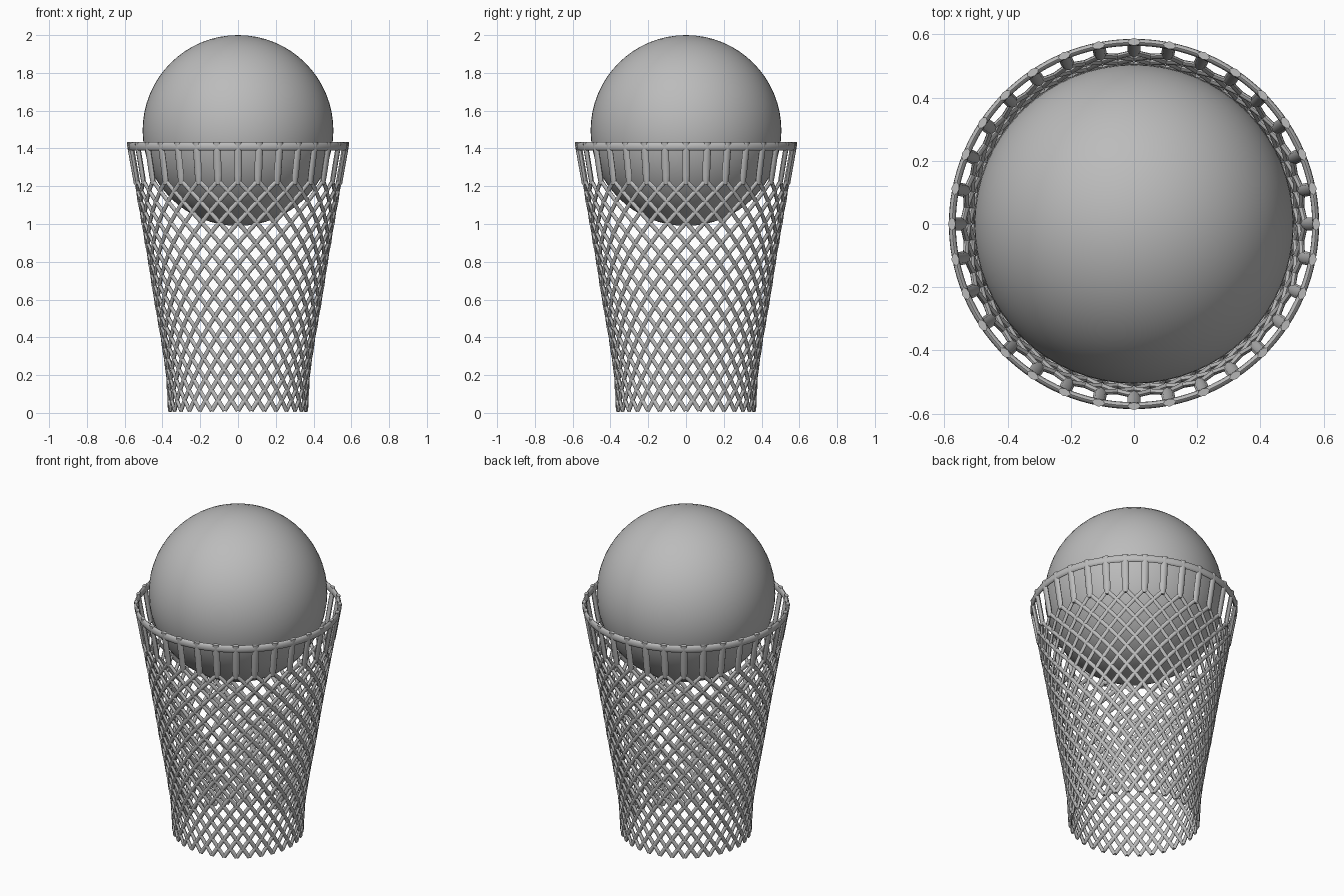
import bpy, bmesh, math
from mathutils import Vector

cube = bpy.data.objects.get("Cube")
if cube:
    bpy.data.objects.remove(cube, do_unlink=True)

COUNT = 32            # posts, and strands in each direction
ROWS = 11             # diamond rows in the net
SPLIT = 1.23          # height where posts fork into the net
FOOT = 0.012
# net profile: (height, radius)
PROFILE = [(0, .362), (.2, .372), (.4, .402), (.6, .437), (.8, .468),
           (1.0, .502), (1.2, .537), (1.42, .576)]

grey = bpy.data.materials.new("soft grey")
grey.use_nodes = True
grey.diffuse_color = (.5, .5, .5, 1)
bsdf = grey.node_tree.nodes["Principled BSDF"]
bsdf.inputs["Base Color"].default_value = (.5, .5, .5, 1)
bsdf.inputs["Roughness"].default_value = .6


def radius_at(z):
    for (z0, r0), (z1, r1) in zip(PROFILE, PROFILE[1:]):
        if z <= z1:
            return r0 + (r1 - r0) * (z - z0) / (z1 - z0)
    return PROFILE[-1][1]


def on_net(angle, z):
    r = radius_at(z)
    return Vector((r * math.cos(angle), r * math.sin(angle), z))


def sweep(bm, pts, widths, thick, closed=False, sides=8):
    """Sweep an oval along pts, flat side facing away from the z axis."""
    n = len(pts)
    rings = []
    for i, p in enumerate(pts):
        if closed:
            along = pts[(i + 1) % n] - pts[i - 1]
        else:
            along = pts[min(i + 1, n - 1)] - pts[max(i - 1, 0)]
        along.normalize()
        out = Vector((p.x, p.y, 0))
        out = (out - along * out.dot(along)).normalized()
        side = along.cross(out)
        ring = []
        for k in range(sides):
            t = 2 * math.pi * k / sides
            ring.append(bm.verts.new(p + side * widths[i] * math.cos(t)
                                     + out * thick * math.sin(t)))
        rings.append(ring)
    pairs = list(zip(rings, rings[1:]))
    if closed:
        pairs.append((rings[-1], rings[0]))
    else:
        bm.faces.new(rings[0])
        bm.faces.new(rings[-1])
    for a, b in pairs:
        for k in range(sides):
            j = (k + 1) % sides
            bm.faces.new((a[k], a[j], b[j], b[k]))


def finish(bm, name, angle=50):
    bmesh.ops.recalc_face_normals(bm, faces=bm.faces)
    mesh = bpy.data.meshes.new(name)
    bm.to_mesh(mesh)
    bm.free()
    mesh.materials.append(grey)
    obj = bpy.data.objects.new(name, mesh)
    bpy.context.collection.objects.link(obj)
    bpy.ops.object.select_all(action='DESELECT')
    obj.select_set(True)
    bpy.context.view_layer.objects.active = obj
    bpy.ops.object.shade_smooth_by_angle(angle=math.radians(angle))
    return obj


step = 2 * math.pi / COUNT

# Ball resting in the holder
bm = bmesh.new()
bmesh.ops.create_uvsphere(bm, u_segments=64, v_segments=32, radius=.505)
bmesh.ops.translate(bm, verts=bm.verts, vec=(0, 0, 1.495))
finish(bm, "ball")

# Diamond net: strands winding both ways and crossing at each half row
for name, turn in (("net_strands_left", 1), ("net_strands_right", -1)):
    bm = bmesh.new()
    levels = ROWS * 2
    for s in range(COUNT):
        pts = [on_net(step * (s + turn * i / 2),
                      FOOT + (SPLIT - FOOT) * i / levels)
               for i in range(levels + 1)]
        sweep(bm, pts, [.012] * len(pts), .009)
    finish(bm, name)

# Upright posts between the net and the rim, tapering into the fork
bm = bmesh.new()
for s in range(COUNT):
    heights = (SPLIT - .02, SPLIT, SPLIT + .03, 1.32, 1.41, 1.434)
    pts = [on_net(step * s, z) for z in heights]
    sweep(bm, pts, [.012, .018, .021, .021, .021, .02], .012)
finish(bm, "posts")

# Rim hoop
bm = bmesh.new()
pts = [on_net(step * i / 4, 1.411) for i in range(COUNT * 4)]
sweep(bm, pts, [.023] * len(pts), .011, closed=True, sides=12)
finish(bm, "rim")
